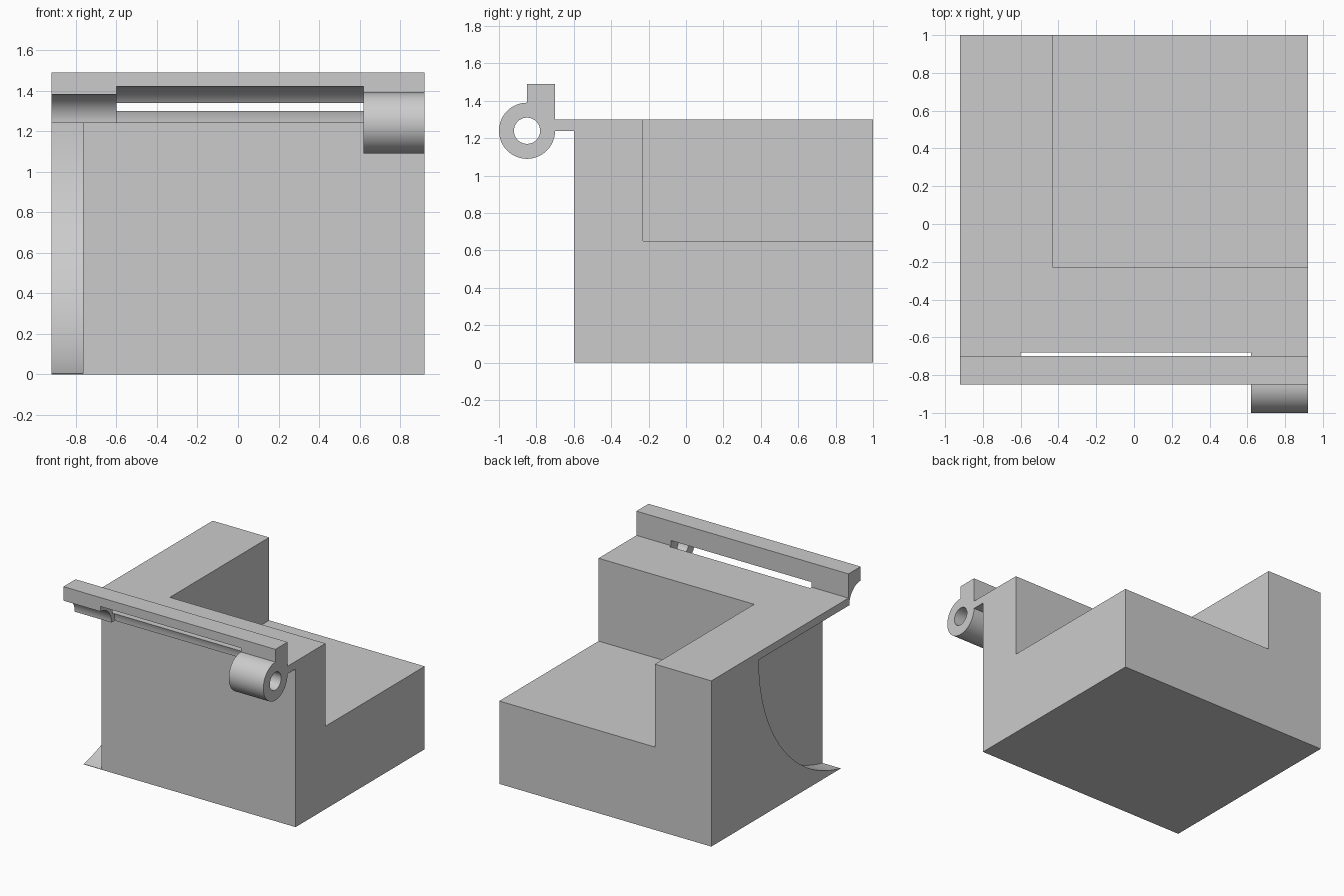
import bpy, bmesh, math

cube = bpy.data.objects.get("Cube")
if cube:
    bpy.data.objects.remove(cube, do_unlink=True)

SIDE = 0.92                  # half width of the block
AXIS = (-0.85, 1.24)         # hinge axis in y, z

grey = bpy.data.materials.new("plain_grey")
grey.use_nodes = True
grey.diffuse_color = (0.6, 0.6, 0.6, 1)
grey.node_tree.nodes["Principled BSDF"].inputs["Base Color"].default_value = (0.6, 0.6, 0.6, 1)


def extrude_x(name, profile, x0, x1):
    """Solid made by sweeping a (y, z) outline from x0 to x1."""
    bm = bmesh.new()
    face = bm.faces.new([bm.verts.new((x0, y, z)) for y, z in profile])
    swept = bmesh.ops.extrude_face_region(bm, geom=[face])["geom"]
    moved = [v for v in swept if isinstance(v, bmesh.types.BMVert)]
    bmesh.ops.translate(bm, verts=moved, vec=(x1 - x0, 0, 0))
    bmesh.ops.recalc_face_normals(bm, faces=bm.faces)
    mesh = bpy.data.meshes.new(name)
    bm.to_mesh(mesh)
    bm.free()
    mesh.materials.append(grey)
    obj = bpy.data.objects.new(name, mesh)
    bpy.context.collection.objects.link(obj)
    return obj


def arc(radius, start=0, end=360, steps=64):
    """Points on a circle about the hinge axis."""
    count = steps if end - start == 360 else steps + 1
    angles = [math.radians(start + (end - start) * i / steps) for i in range(count)]
    return [(AXIS[0] + radius * math.cos(a), AXIS[1] + radius * math.sin(a)) for a in angles]


def combine(target, tool, operation):
    """Apply a boolean and discard its tool."""
    bpy.context.view_layer.objects.active = target
    mod = target.modifiers.new("combine", 'BOOLEAN')
    mod.operation = operation
    mod.solver = 'EXACT'
    mod.object = tool
    bpy.ops.object.modifier_apply(modifier=mod.name)
    bpy.data.objects.remove(tool, do_unlink=True)


# Block with its hinge flange and upright rail
outline = [(-0.6, 0), (1, 0), (1, 1.3), (-0.7, 1.3), (-0.7, 1.49),
           (-0.85, 1.49), (-0.85, 1.24), (-0.6, 1.24)]
body = extrude_x("hinged_block", outline, -SIDE, SIDE)

# Corner pocket open to the back, top and left
pocket = [(-0.23, 0.65), (1.2, 0.65), (1.2, 1.6), (-0.23, 1.6)]
combine(body, extrude_x("pocket_cutter", pocket, -0.43, 1.1), 'DIFFERENCE')

# Quarter-round swing clearance in the right side
swing = [AXIS] + arc(1.262, -90, 0)
combine(body, extrude_x("swing_cutter", swing, -1.1, -0.765), 'DIFFERENCE')

# Round clearances under the rail
combine(body, extrude_x("end_clearance", arc(0.14), -1.1, -0.59), 'DIFFERENCE')
combine(body, extrude_x("middle_clearance", arc(0.18), -0.6, 0.62), 'DIFFERENCE')

# Hinge knuckle with its pin hole
combine(body, extrude_x("knuckle", arc(0.15), 0.62, SIDE), 'UNION')
combine(body, extrude_x("pin_hole", arc(0.07), 0.5, 1.1), 'DIFFERENCE')

# Smooth the round surfaces, keep the edges sharp
bpy.ops.object.select_all(action='DESELECT')
body.select_set(True)
bpy.context.view_layer.objects.active = body
bpy.ops.object.shade_smooth_by_angle(angle=math.radians(30))
